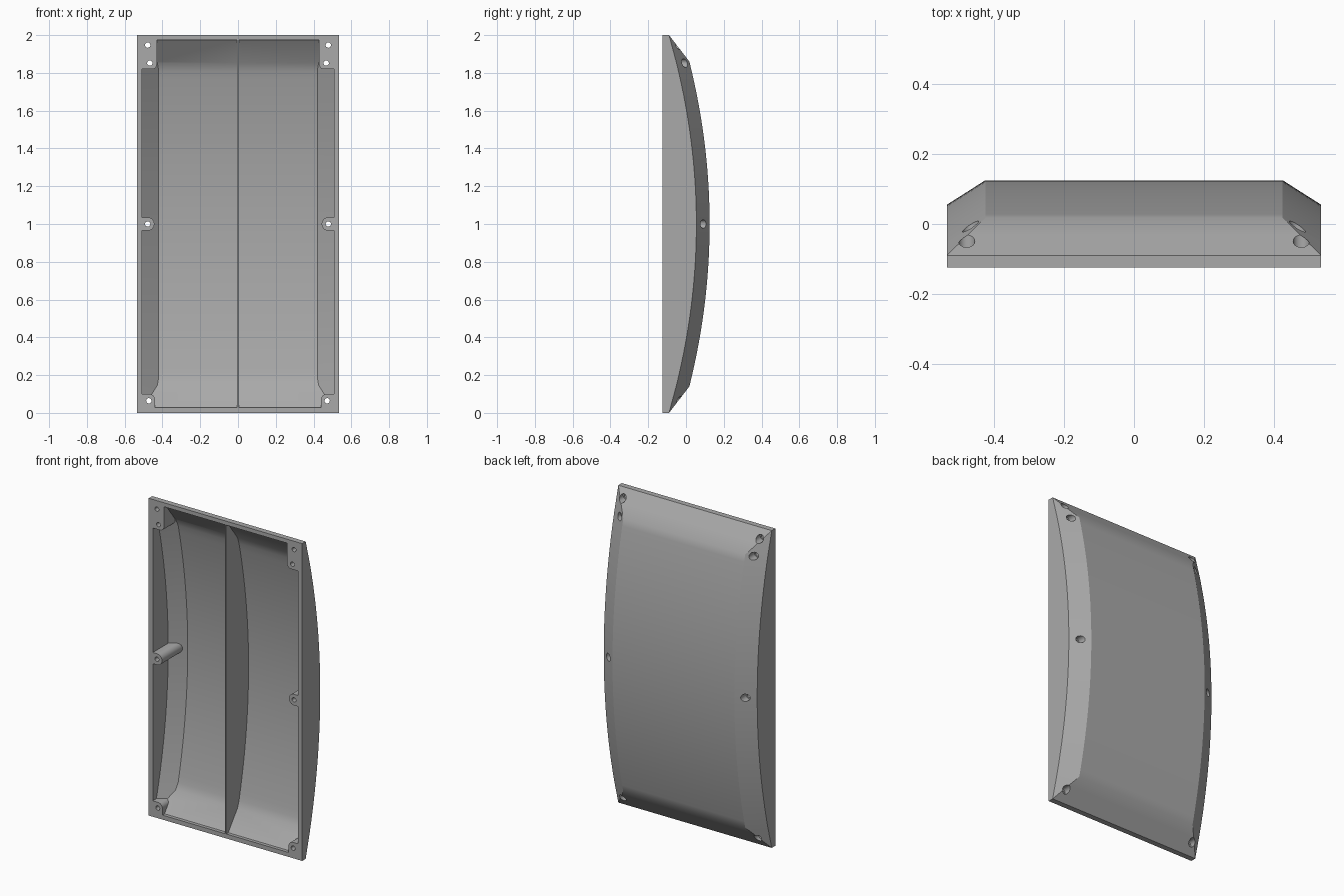
import bpy, bmesh, math
from mathutils import Matrix

if "Cube" in bpy.data.objects:
    bpy.data.objects.remove(bpy.data.objects["Cube"], do_unlink=True)

gray = bpy.data.materials.new("plain gray")
gray.use_nodes = True
gray.diffuse_color = (0.4, 0.4, 0.4, 1)
gray.node_tree.nodes["Principled BSDF"].inputs["Base Color"].default_value = (0.4, 0.4, 0.4, 1)


def make(name, bm):
    bmesh.ops.recalc_face_normals(bm, faces=bm.faces)
    mesh = bpy.data.meshes.new(name)
    bm.to_mesh(mesh)
    bm.free()
    mesh.materials.append(gray)
    obj = bpy.data.objects.new(name, mesh)
    bpy.context.collection.objects.link(obj)
    return obj


def cut(target, cutter):
    cutter.hide_render = True
    mod = target.modifiers.new("cut", 'BOOLEAN')
    mod.operation, mod.solver, mod.object = 'DIFFERENCE', 'EXACT', cutter
    bpy.context.view_layer.objects.active = target
    bpy.ops.object.modifier_apply(modifier=mod.name)
    bpy.data.objects.remove(cutter, do_unlink=True)


DROP = 0.07       # depth of the side chamfer
SLOPE = 0.77      # slope of the end bevels


def heights(z, arc_off, bevel_off):
    t = abs(z - 1)
    return 0.125 - 0.145 * t * t + arc_off, -0.09 + SLOPE * (1 - t) + bevel_off


def bowed_body(name, w, c, front, z0, z1, arc_off, bevel_off, knee):
    """Loft of chamfered sections along a bowed back with bevelled ends."""
    bm = bmesh.new()
    n = 40
    stations = [z0] + [knee + (2 - 2 * knee) * i / n for i in range(n + 1)] + [z1]
    rings = []
    for z in stations:
        arc, bevel = heights(z, arc_off, bevel_off)
        top = min(arc, bevel)
        half = min(w, c + (w - c) * max(0, arc - top) / DROP)
        side = min(arc - DROP, top)
        half_ring = [(w, front), (w, side), (half, top)]
        ring = half_ring + [(-x, y) for x, y in reversed(half_ring)]
        rings.append([bm.verts.new((x, y, z)) for x, y in ring])
    for a, b in zip(rings, rings[1:]):
        for i in range(6):
            j = (i + 1) % 6
            bm.faces.new((a[i], a[j], b[j], b[i]))
    bm.faces.new(rings[0])
    bm.faces.new(rings[-1])
    bmesh.ops.remove_doubles(bm, verts=bm.verts, dist=0.0005)
    return make(name, bm)


def rounded_tab(sx, x0, z0, z1, r):
    """Screw boss: a prism along y growing from the side wall."""
    pts = [(0.6, z0)]
    for cz, start in ((z0 + r, 270), (z1 - r, 180)):
        for i in range(9):
            a = math.radians(start - 90 * i / 8)
            p = (x0 + r + r * math.cos(a), cz + r * math.sin(a))
            if math.dist(p, pts[-1]) > 0.0005:
                pts.append(p)
    pts.append((0.6, z1))
    bm = bmesh.new()
    face = bm.faces.new([bm.verts.new((sx * x, -0.3, z)) for x, z in pts])
    out = bmesh.ops.extrude_face_region(bm, geom=[face])
    bmesh.ops.translate(bm, vec=(0, 0.6, 0),
                        verts=[v for v in out["geom"] if isinstance(v, bmesh.types.BMVert)])
    return make("boss_cutter", bm)


def drill(x, z, r, y0, y1):
    bm = bmesh.new()
    bmesh.ops.create_cone(bm, cap_ends=True, segments=24, radius1=r, radius2=r, depth=y1 - y0,
                          matrix=Matrix.Translation((x, (y0 + y1) / 2, z))
                          @ Matrix.Rotation(math.pi / 2, 4, 'X'))
    return make("drill_cutter", bm)


# Hollow, with the bosses and centre rib left standing in it
hollow = bowed_body("hollow", 0.507, 0.42, -0.2, 0.028, 1.975, -0.026, -0.035, 0.147)
for sx in (1, -1):
    for tab in ((0.443, 0.965, 1.035, 0.034), (0.43, 1.82, 2.05, 0.025), (0.44, -0.05, 0.1, 0.03)):
        cut(hollow, rounded_tab(sx, *tab))
bm = bmesh.new()
bmesh.ops.create_cube(bm, size=1, matrix=Matrix.Translation((0, 0, 1))
                      @ Matrix.Diagonal((0.009, 0.6, 2.2, 1)))
cut(hollow, make("rib_cutter", bm))

# Shell
panel = bowed_body("bowed_panel", 0.535, 0.425, -0.125, 0, 2, 0, 0, 0.14)
cut(panel, hollow)

# Screw holes with wider counterbores from the back
for sx in (1, -1):
    for x, z in ((0.478, 1.947), (0.467, 1.852), (0.478, 1), (0.472, 0.064)):
        arc, bevel = heights(z, 0, 0)
        surface = min(arc - DROP * (x - 0.425) / 0.11, bevel)
        cut(panel, drill(sx * x, z, 0.014, -0.3, 0.3))
        cut(panel, drill(sx * x, z, 0.023, surface - 0.04, 0.3))

# Smooth bowed surfaces, crisp edges
bpy.ops.object.select_all(action='DESELECT')
panel.select_set(True)
bpy.context.view_layer.objects.active = panel
bpy.ops.object.shade_smooth_by_angle(angle=math.radians(25))
